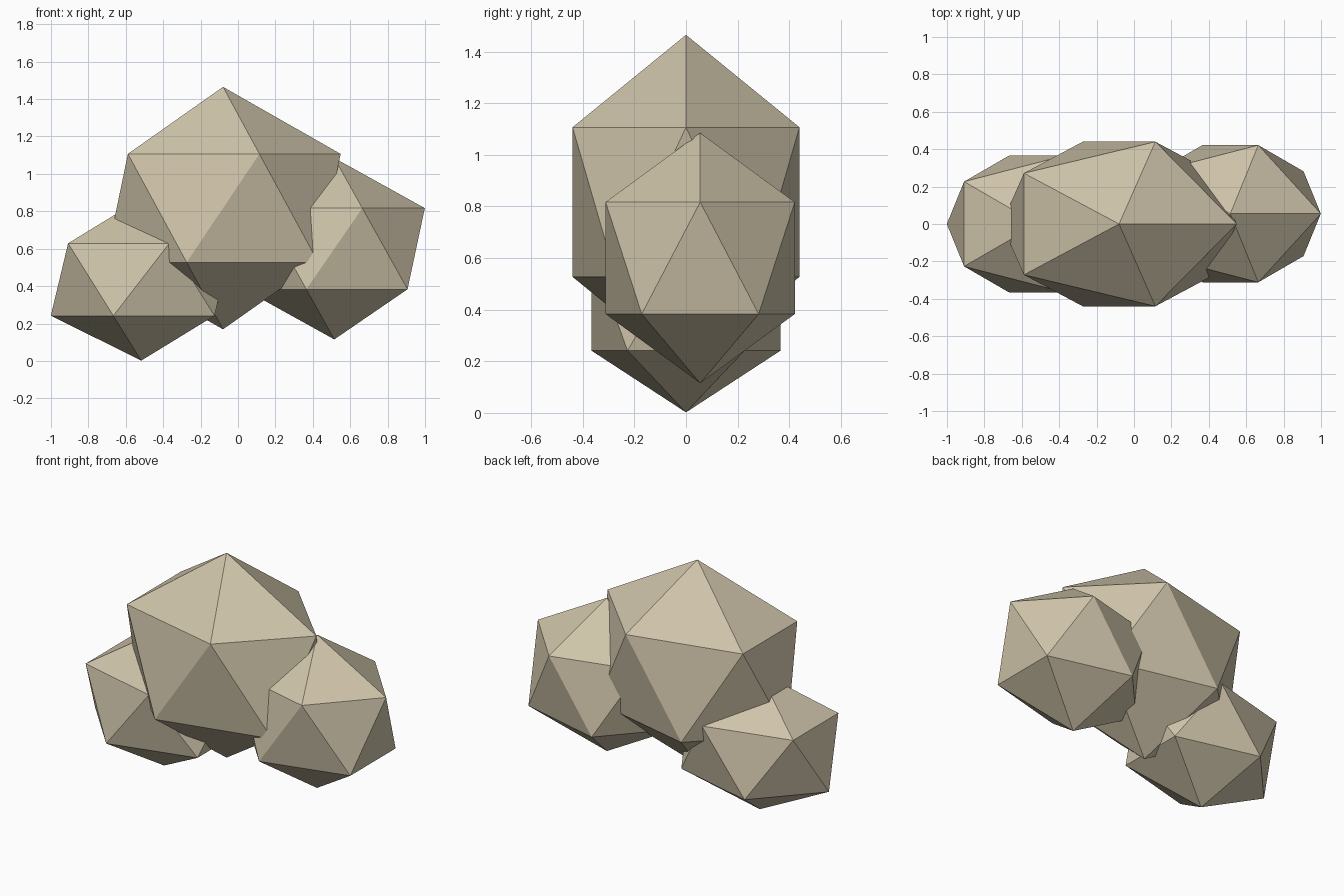
import bpy

cube = bpy.data.objects.get("Cube")
if cube:
    bpy.data.objects.remove(cube, do_unlink=True)

# Single sandy stone colour
STONE = (0.62, 0.55, 0.40, 1.0)
stone = bpy.data.materials.new("sandy_stone")
stone.use_nodes = True
stone.diffuse_color = STONE
bsdf = next(n for n in stone.node_tree.nodes if n.type == 'BSDF_PRINCIPLED')
bsdf.inputs["Base Color"].default_value = STONE
bsdf.inputs["Roughness"].default_value = 0.9


def boulder(name, centre, radii):
    """Flat-faced icosahedron stretched to the given radii."""
    bpy.ops.mesh.primitive_ico_sphere_add(subdivisions=1, radius=1, location=centre)
    rock = bpy.context.object
    rock.name = rock.data.name = name
    rock.scale = radii
    bpy.ops.object.transform_apply(location=False, rotation=False, scale=True)
    bpy.ops.object.shade_flat()
    rock.data.materials.append(stone)
    return rock


# Large central boulder with a smaller one overlapping on each side
boulder("large_boulder", (-0.08, 0, 0.817), (0.703, 0.517, 0.648))
boulder("low_boulder", (-0.517, 0, 0.435), (0.541, 0.431, 0.433))
boulder("raised_boulder", (0.515, 0.055, 0.60), (0.541, 0.431, 0.485))
